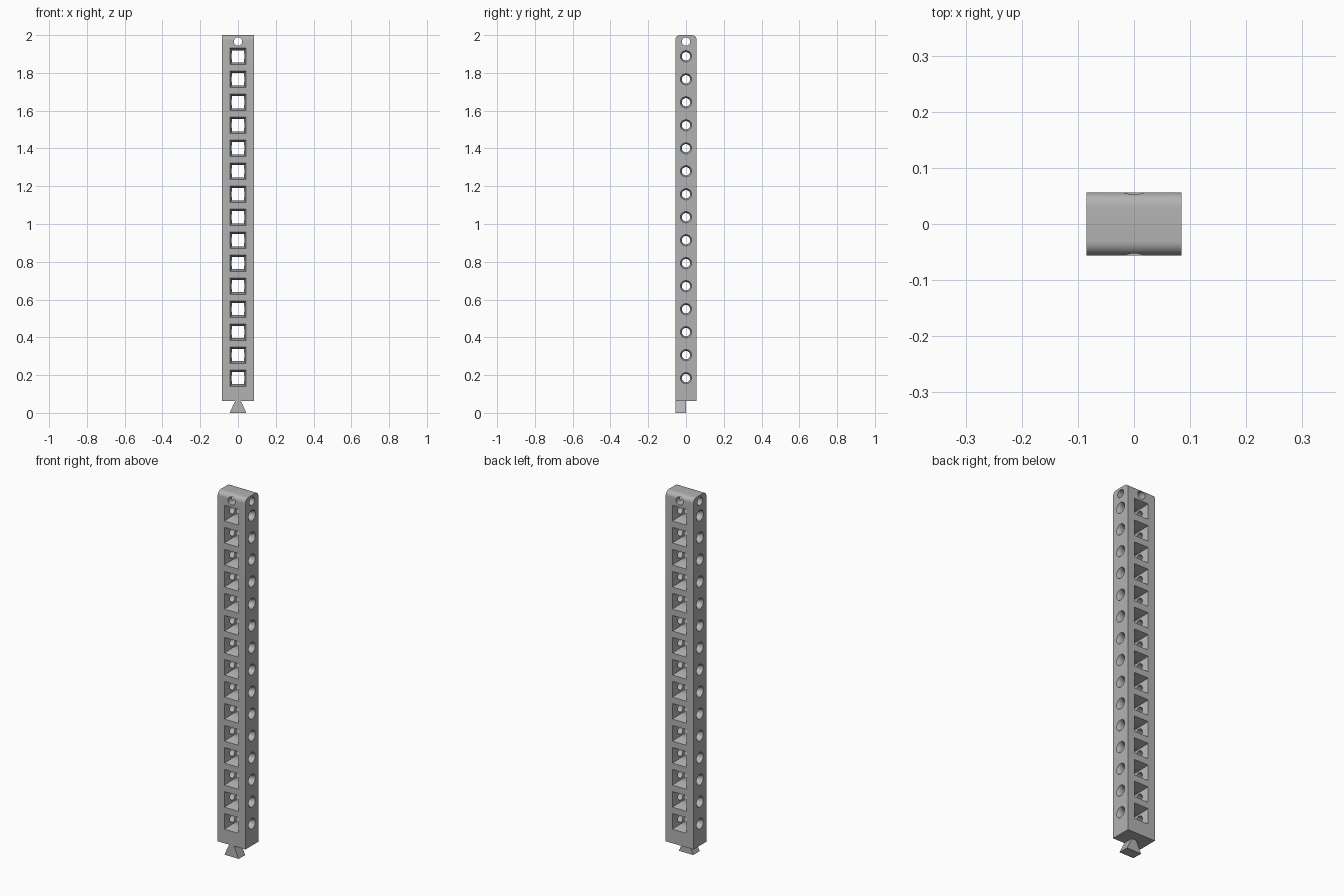
import bpy, bmesh, math
from mathutils import Vector

if "Cube" in bpy.data.objects:
    bpy.data.objects.remove(bpy.data.objects["Cube"])

W, D, BASE, TOP, R = 0.085, 0.056, 0.063, 2.0, 0.025
HOLES = [0.184 + i * 0.1217 for i in range(15)]

grey = bpy.data.materials.new("plain grey")
grey.diffuse_color = (0.45, 0.45, 0.45, 1)
grey.use_nodes = True
grey.node_tree.nodes["Principled BSDF"].inputs["Base Color"].default_value = grey.diffuse_color


def finish(name, bm):
    bmesh.ops.recalc_face_normals(bm, faces=bm.faces)
    me = bpy.data.meshes.new(name)
    bm.to_mesh(me)
    bm.free()
    me.materials.append(grey)
    ob = bpy.data.objects.new(name, me)
    bpy.context.collection.objects.link(ob)
    return ob


def loft(bm, rings):
    """Closed solid through a row of equal-sized point rings."""
    vs = [[bm.verts.new(p) for p in r] for r in rings]
    n = len(vs[0])
    for a, b in zip(vs, vs[1:]):
        for i in range(n):
            j = (i + 1) % n
            bm.faces.new((a[i], a[j], b[j], b[i]))
    bm.faces.new(vs[0])
    bm.faces.new(vs[-1])


def hole(bm, z, axis, sides, profile):
    """Flared hole through the bar; profile is (distance, radius) pairs."""
    rings = []
    for t, r in profile:
        ring = []
        for i in range(sides):
            a = 2 * math.pi * (i + 0.5) / sides
            u, v = r * math.cos(a), z + r * math.sin(a)
            ring.append((t, u, v) if axis == "x" else (u, t, v))
        rings.append(ring)
    loft(bm, rings)


def mirrored(half):
    return [(-t, r) for t, r in reversed(half)] + half


def cut(ob, bm, name):
    cutter = finish(name, bm)
    cutter.hide_render = True
    mod = ob.modifiers.new(name, "BOOLEAN")
    mod.object, mod.operation, mod.solver = cutter, "DIFFERENCE", "EXACT"
    bpy.context.view_layer.objects.active = ob
    bpy.ops.object.modifier_apply(modifier=name)
    bpy.data.objects.remove(cutter)


# bar with rounded top edges
section = [(-D, BASE), (D, BASE)]
for s, start in ((1, 0), (-1, 90)):
    for k in range(9):
        a = math.radians(start + 90 * k / 8)
        section.append((s * (D - R) + R * math.cos(a), TOP - R + R * math.sin(a)))
bm = bmesh.new()
loft(bm, [[(x, y, z) for y, z in section] for x in (-W, W)])
bar = finish("bar", bm)

# flared square windows, front to back
q = math.sqrt(2)
bm = bmesh.new()
for z in HOLES:
    hole(bm, z, "y", 4, mirrored([(0.012, 0.032 * q), (D, 0.043 * q), (D + 0.01, 0.0455 * q)]))
cut(bar, bm, "window_cutter")

# countersunk round holes, side to side
bm = bmesh.new()
for z in HOLES:
    hole(bm, z, "x", 32, mirrored([(W - 0.022, 0.022), (W - 0.01, 0.0245), (W, 0.030), (W + 0.005, 0.034)]))
cut(bar, bm, "round_cutter")

# plain crossed holes near the top
for axis in "xy":
    bm = bmesh.new()
    hole(bm, 1.966, axis, 32, [(-0.2, 0.022), (0.2, 0.022)])
    cut(bar, bm, "top_cutter")

# dovetail foot on the front half
bm = bmesh.new()
foot = [(-0.044, 0), (0.044, 0), (0.015, BASE), (-0.015, BASE)]
loft(bm, [[(x, y, z) for x, z in foot] for y in (-D, 0)])
finish("dovetail_foot", bm)

bpy.ops.object.select_all(action="DESELECT")
bar.select_set(True)
bpy.context.view_layer.objects.active = bar
bpy.ops.object.shade_smooth_by_angle(angle=math.radians(30))
